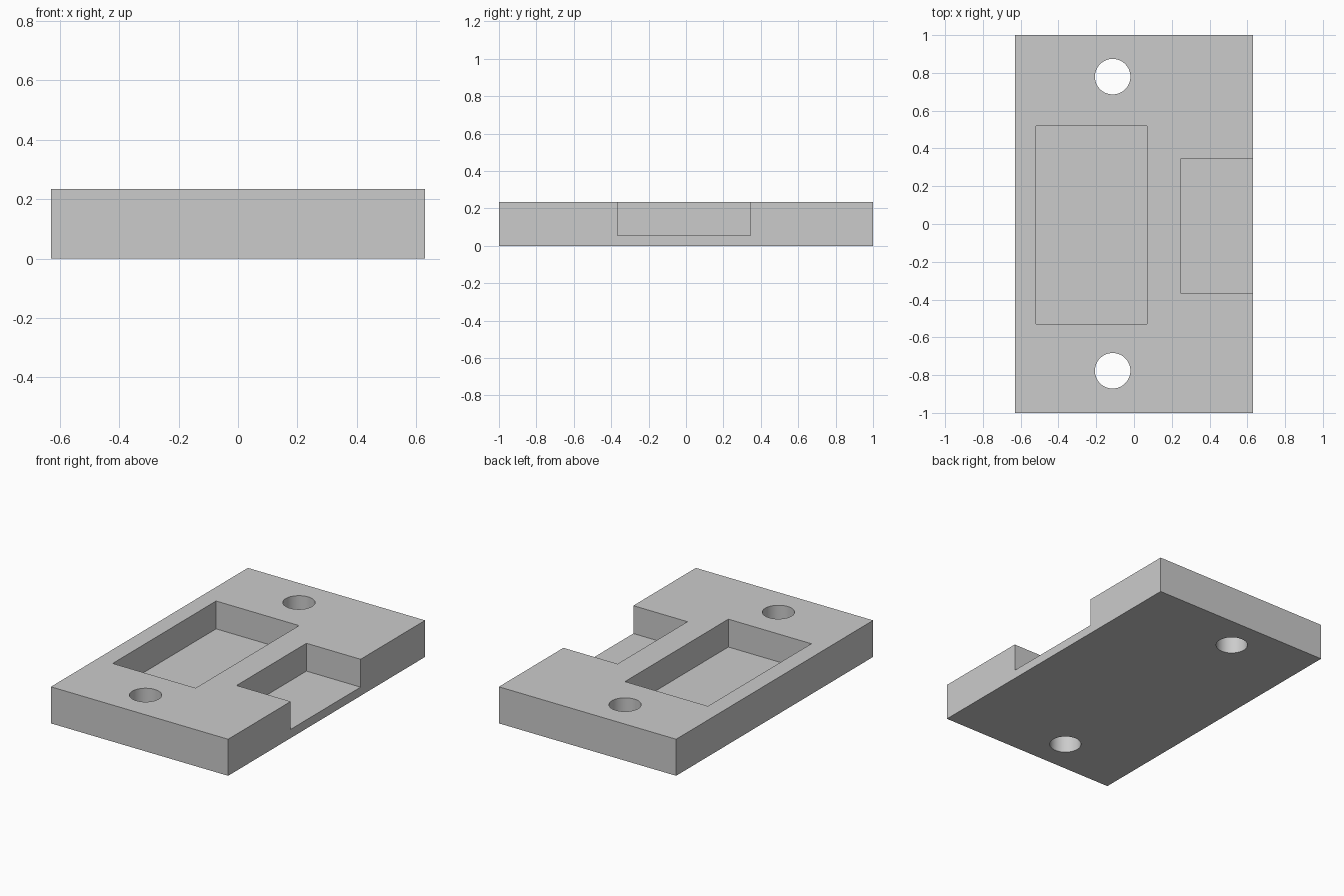
import bpy

if "Cube" in bpy.data.objects:
    bpy.data.objects.remove(bpy.data.objects["Cube"], do_unlink=True)

HEIGHT = 0.235
FLOOR = 0.056

grey = bpy.data.materials.new("light_grey")
grey.use_nodes = True
grey.diffuse_color = (0.6, 0.6, 0.6, 1)
grey.node_tree.nodes["Principled BSDF"].inputs["Base Color"].default_value = grey.diffuse_color


def box(name, low, high):
    """Axis-aligned box between two corners."""
    bpy.ops.mesh.primitive_cube_add(size=1, location=[(a + b) / 2 for a, b in zip(low, high)])
    obj = bpy.context.object
    obj.name = name
    obj.scale = [b - a for a, b in zip(low, high)]
    bpy.ops.object.transform_apply(location=True, rotation=False, scale=True)
    obj.data.materials.append(grey)
    return obj


def cut(target, cutter):
    """Subtract a cutter, then discard it."""
    cutter.hide_render = True
    mod = target.modifiers.new("cut", "BOOLEAN")
    mod.operation = "DIFFERENCE"
    mod.solver = "EXACT"
    mod.object = cutter
    bpy.context.view_layer.objects.active = target
    bpy.ops.object.modifier_apply(modifier=mod.name)
    bpy.data.objects.remove(cutter, do_unlink=True)


# Base plate
plate = box("mounting_plate", (-0.63, -1, 0), (0.63, 1, HEIGHT))

# Rectangular pocket and open side notch
cut(plate, box("pocket_cutter", (-0.52, -0.53, FLOOR), (0.07, 0.52, 0.5)))
cut(plate, box("notch_cutter", (0.245, -0.365, FLOOR), (0.9, 0.345, 0.5)))

# Screw holes through the plate
for y in (-0.777, 0.78):
    bpy.ops.mesh.primitive_cylinder_add(vertices=64, radius=0.094, depth=1, location=(-0.113, y, 0.1))
    hole = bpy.context.object
    hole.name = "hole_cutter"
    hole.data.materials.append(grey)
    cut(plate, hole)

# Smooth hole walls, sharp edges elsewhere
bpy.ops.object.select_all(action="DESELECT")
plate.select_set(True)
bpy.context.view_layer.objects.active = plate
bpy.ops.object.shade_smooth_by_angle()
